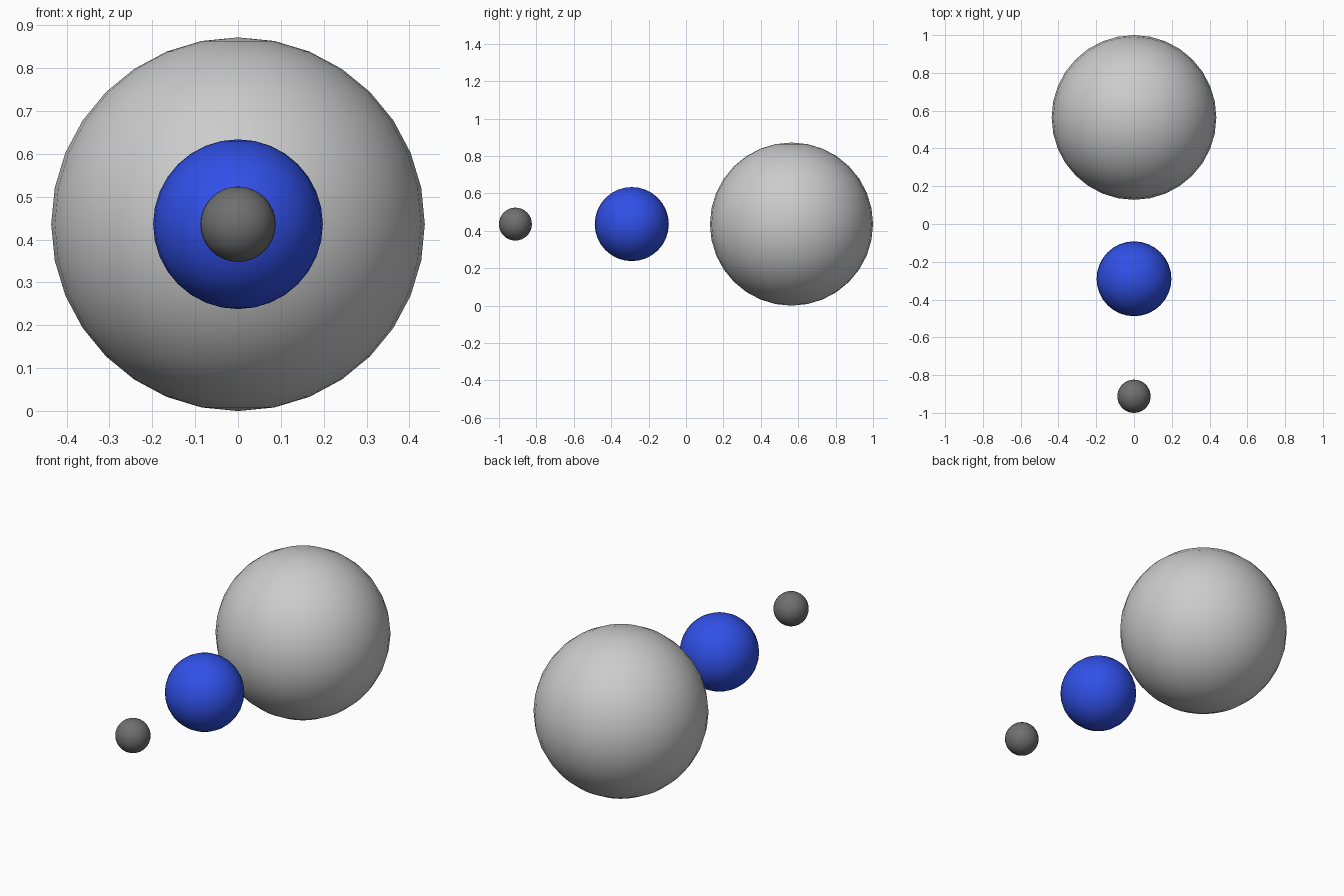
import bpy

if "Cube" in bpy.data.objects:
    bpy.data.objects.remove(bpy.data.objects["Cube"])


def ball(name, y, radius, color):
    bpy.ops.mesh.primitive_uv_sphere_add(
        segments=32, ring_count=16, radius=radius, location=(0, y, 0.436))
    obj = bpy.context.object
    obj.name = name
    bpy.ops.object.shade_smooth()
    mat = bpy.data.materials.new(name + "_color")
    mat.diffuse_color = (*color, 1)
    mat.use_nodes = True
    mat.node_tree.nodes["Principled BSDF"].inputs["Base Color"].default_value = mat.diffuse_color
    obj.data.materials.append(mat)


# three balls in a row along y, growing from front to back
ball("small_ball", -0.912, 0.088, (0.16, 0.16, 0.16))
ball("middle_ball", -0.29, 0.198, (0.03, 0.08, 0.8))
ball("large_ball", 0.564, 0.436, (0.55, 0.55, 0.55))
